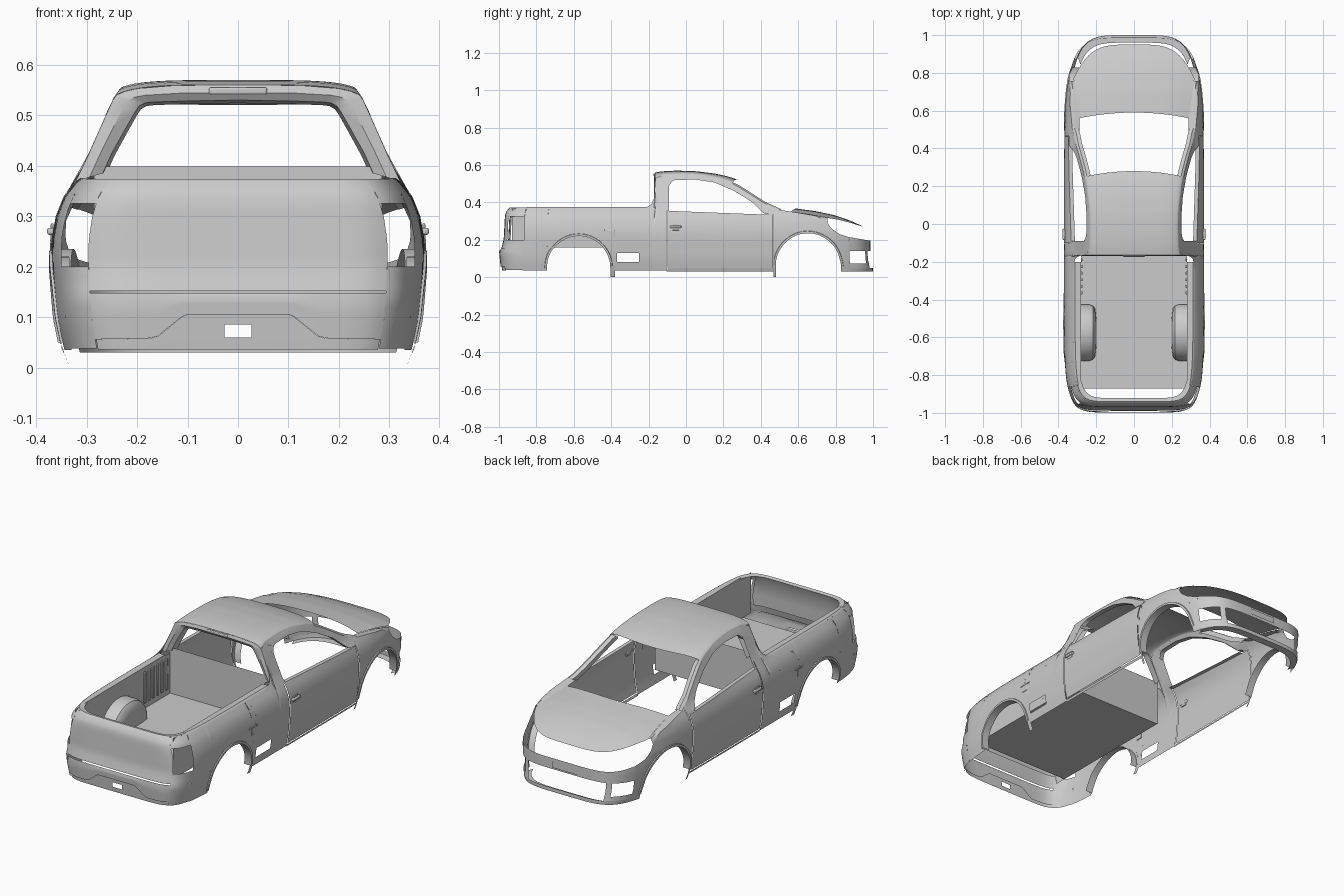
import bpy
from math import sin, cos, atan2, pi, sqrt

if "Cube" in bpy.data.objects:
    bpy.data.objects.remove(bpy.data.objects["Cube"])

# Body shape tables: half width and end lengths by height
W = [(0, .335), (.04, .35), (.1, .362), (.2, .37), (.25, .37), (.3, .361), (.34, .345), (.37, .32),
     (.45, .283), (.5, .262), (.53, .248), (.55, .235), (.58, .21)]
REAR = [(0, .985), (.04, .99), (.145, 1), (.152, .988), (.2, .975), (.33, .968), (.355, .96), (.37, .945)]
FRONT = [(0, 1), (.05, 1), (.1, .988), (.2, .985), (.27, .95)]
# Edge lines along the side (y, z)
WINDOW = [(-.09, .49), (-.08, .508), (-.06, .52), (.05, .522), (.15, .507), (.25, .465), (.35, .405), (.42, .338), (.47, .335)]
ROOF = [(-.165, .53), (-.12, .545), (0, .55), (.1, .543), (.2, .52), (.27, .49), (.35, .44), (.42, .395), (.5, .36)]
BELT = [(-.1, .355), (.42, .335), (.47, .335)]
FENDER = [(.47, .374), (.5, .36), (.57, .35), (.7, .328), (.76, .305), (.79, .262), (.83, .232), (.88, .215), (1, .195)]
QUARTER = [(-.25, .37), (-.21, .375), (-.185, .39), (-.172, .42), (-.163, .53), (-.12, .545), (-.1, .547)]


def lerp(t, k):
    if k <= t[0][0]:
        return t[0][1]
    for (a, p), (b, q) in zip(t, t[1:]):
        if k <= b:
            return p + (q - p) * (k - a) / (b - a)
    return t[-1][1]


def value(f, k):
    return f(k) if callable(f) else lerp(f, k) if isinstance(f, list) else f


def span(a, b, n):
    return [a + (b - a) * i / n for i in range(n + 1)]


def power(s):
    return 5 if s > 0 else 8


def ph(y):
    n = power(y)
    return atan2(y, (1 - abs(y) ** n) ** (1 / n))


def pv(v, side):
    n = power(side)
    return atan2(side * (1 - v ** n) ** (1 / n), v)


def plan(phi):
    c, s = max(cos(phi), 0), sin(phi)
    n = power(s)
    r = (c ** n + abs(s) ** n) ** (-1 / n)
    return c * r, s * r


def P(phi, z, off=0):
    c, s = plan(phi)
    length = lerp(FRONT if s > 0 else REAR, z)
    return lerp(W, z) * c * (1 - off), s * (1 + (length - 1) * s ** 4) * (1 - off), z


def grid(name, cols, mirror=True):
    m = len(cols[0])
    verts = [p for c in cols for p in c]
    faces = [(i * m + j, (i + 1) * m + j, (i + 1) * m + j + 1, i * m + j + 1)
             for i in range(len(cols) - 1) for j in range(m - 1)]
    me = bpy.data.meshes.new(name)
    me.from_pydata(verts, [], faces)
    ob = bpy.data.objects.new(name, me)
    bpy.context.collection.objects.link(ob)
    if mirror:
        ob.modifiers.new("mirror", 'MIRROR')
    return ob


def patch(name, phis, low, high, rows=6, off=0, by_x=False):
    cols = []
    for p in sorted(phis):
        k = plan(p)[0 if by_x else 1]
        cols.append([P(p, z, off) for z in span(value(low, k), value(high, k), rows)])
    return grid(name, cols)


def side(name, a, b, n, low, high, rows=6):
    return patch(name, [ph(y) for y in span(a, b, n)], low, high, rows)


def end(name, a, b, n, low, high, rows=4, off=0):
    return patch(name, span(a, b, n), low, high, rows, off, True)


def flange(name, ys, line, depth):
    cols = []
    for y in ys:
        x, yy, z = P(ph(y), value(line, y))
        cols.append([(x, yy, z), (x - depth, yy, z)])
    return grid(name, cols)


def box(name, x, y, z, sx, sy, sz, mirror=True):
    bpy.ops.mesh.primitive_cube_add(size=1)
    ob = bpy.context.object
    ob.name = name
    for v in ob.data.vertices:
        v.co = (x + v.co.x * sx, y + v.co.y * sy, z + v.co.z * sz)
    bev = ob.modifiers.new("bevel", 'BEVEL')
    bev.width = min(sx, sy, sz) * .3
    bev.segments = 2
    if mirror:
        ob.modifiers.new("mirror", 'MIRROR')


# Wheel arches: panel above, rolled lip and flare
for name, c, r, zc, top in (("rear_arch", -.575, .17, .05, .37), ("front_arch", .655, .175, .06, FENDER)):
    patch(name + "_panel", [ph(c + r * cos(t)) for t in span(0, pi, 36)],
          lambda y: zc + sqrt(max(0, r * r - (y - c) ** 2)), top, 8)
    cols = []
    for t in span(0, pi, 36):
        col = []
        for dr, dx in ((0, -.035), (0, .005), (.011, .005), (.013, -.001)):
            x, y, z = P(ph(c + (r + dr) * cos(t)), zc + (r + dr) * sin(t))
            col.append((x + dx, y, z))
        cols.append(col)
    grid(name + "_flare", cols)

# Side panels behind and around the door
side("rear_corner_side", -.88, -.745, 8, .035, .37, 12)
side("rear_arch_foot", -.405, -.38, 2, 0, .37, 12)
side("quarter_strip", -.38, -.37, 1, .035, .37, 12)
side("vent_sill", -.37, -.25, 4, .035, .08, 2)
side("quarter_panel", -.37, -.25, 4, .13, .37, 10)
patch("cab_corner", [ph(y) for y in (-.25, -.21, -.185, -.172, -.163, -.14, -.12, -.104)], .035, QUARTER, 16)
side("door_pillar", -.104, -.09, 2, .355, ROOF, 8)
side("sill", -.104, .468, 16, .03, .042, 1)
side("door", -.1, .465, 20, .047, BELT, 12)
side("window_frame", -.09, .47, 40, WINDOW, ROOF, 3)
flange("door_top", span(-.1, .42, 12), BELT, .02)
flange("window_frame_lip", span(-.09, .44, 40), WINDOW, .025)
side("fender_foot", .468, .48, 2, 0, FENDER, 12)
box("door_handle", .371, -.055, .27, .014, .06, .014)
box("door_handle_cup", .368, -.055, .268, .006, .035, .035)
box("fuel_flap", .369, -.4, .232, .006, .035, .035)
box("side_badge_strip", .369, -.4, .252, .006, .07, .006)

# Front bumper with open grille and fog light openings
side("bumper_side", .83, .88, 4, .03, FENDER, 6)
f0, strut_a, strut_b = ph(.88), pv(.68, 1), pv(.61, 1)
patch("bumper_band", span(f0, pi / 2, 24), .14, FENDER, 4)
patch("bumper_lip", span(f0, pi / 2, 24), .03, .05, 2)
patch("fog_light_base", span(f0, strut_a, 8), .05, .072, 1)
patch("grille_strut", span(strut_a, strut_b, 2), .05, .14, 2)
patch("front_plate", span(pv(.2, 1), pi / 2, 3), .15, .182, 1, -.006)
cols = []
for p in span(f0, pi / 2, 24):
    x, y, z = P(p, .03)
    cols.append([(x * .95, y * .96, z), (x, y, z)])
grid("bumper_lip_shelf", cols)

# Rear bumper, tail light openings and tailgate
r0, r1 = ph(-.88), pv(.8, -1)
trapezoid = [(.27, .105), (.3, .103), (.45, .062), (.5, .058), (.8, .056)]
end("bumper_corner", r1, r0, 12, .038, .2, 8)
end("light_top_corner", r1, r0, 12, .325, .37, 4)
end("rear_bumper_upper", -pi / 2, r1, 32, trapezoid, .148, 4)
plate = pv(.075, -1)
end("rear_bumper_lower", plate, r1, 30, .036, trapezoid, 3, .006)
end("plate_below", -pi / 2, plate, 2, .036, .06, 1, .006)
end("plate_above", -pi / 2, plate, 2, .085, .105, 1, .006)
end("tailgate", -pi / 2, r1, 20, .152, .37, 12)
end("tailgate_inner", -pi / 2, pv(.76, -1), 12, .2, .37, 3, .025)
cols = []
for p in span(r0, -pi / 2, 30):
    x, y, z = P(p, .37)
    cols.append([(x, y, z), (x * .99, y * .995, z + .004), (x * .92, y * .975, z)])
grid("tailgate_cap", cols)

# Load bed
cols = []
for y in span(-.2, -.88, 20):
    x, yy, z = P(ph(y), .37)
    cols.append([(x, yy, z), (x - .008, yy, z + .006), (.28, yy, z + .004), (.28, yy, z - .01)])
grid("bed_rail", cols)
grid("bed_wall", [[(.28, y, z) for z in (.16, .37)] for y in (-.155, -.93)])
grid("bed_floor", [[(x, y, .16) for y in (-.87, -.155)] for x in (-.28, .28)], False)
grid("cab_back_wall", [[(x, -.155, z) for z in (.16, .398)] for x in (-.285, .285)], False)
for i in range(6):
    box("bed_rib", .277, -.19 - .035 * i, .27, .008, .015, .16)

# Wheel tubs inside the bed
rings = [(1, .28), (1, .24), (.95, .217), (.85, .206), (.6, .2), (.0, .198)]
grid("wheel_tub", [[(x, -.575 + .15 * s * cos(t), .16 + .135 * s * sin(t)) for s, x in rings]
                   for t in span(0, pi, 24)])

# Roof
CROWN = [(-.165, .56), (-.13, .566), (-.05, .57), (.05, .567), (.15, .555), (.22, .54), (.28, .52)]


def roof_point(u, v):
    y = -.165 + v * (.445 - .03 * u * u)
    e = lerp(ROOF, y)
    return u * lerp(W, e), y, e + (lerp(CROWN, y) - e) * sqrt(max(0, 1 - u ** 4))


us = [sin(a) for a in span(-pi / 2, pi / 2, 36)]
grid("roof", [[roof_point(u, v) for v in span(0, 1, 18)] for u in us], False)

# Windscreen pillars
cols = []
for y in span(.5, .24, 14):
    x, yy, z = P(ph(y), lerp(ROOF, y))
    cols.append([(x, yy, z), (x - .012, yy + .008, z + .005), (x - .032, yy + .008, z + .002), (x - .034, yy - .01, z - .015)])
grid("windscreen_pillar", cols)

# Rear window frame
outer = [(lerp(W, z), z) for z in (.37, .42, .48, .53)]
outer += [(p[0], p[2]) for p in (roof_point(u, 0) for u in (.97, .9, .8, .5, 0))]
inner = [(.268, .385), (.25, .425), (.222, .475), (.203, .508), (.196, .518), (.185, .524), (.17, .526), (.11, .528), (0, .53)]
grid("rear_window_frame", [[(a, -.165, b), ((a + c) / 2, -.17, (b + d) / 2), (c, -.16, d), (c * .98, -.12, d - .006)]
                           for (a, b), (c, d) in zip(outer, inner)])
box("brake_light", 0, -.168, .548, .115, .012, .014, False)

# Hood and fender tops
HOOD = [(.5, .376), (.57, .37), (.7, .352), (.8, .33), (.88, .302), (.95, .27)]


def hood_point(u, v):
    back, front = .59 - .03 * u * u, .95 - .18 * abs(u) ** 4
    y = back + (front - back) * v
    return u * (.29 + .03 * v), y, lerp(HOOD, y) - .022 * abs(u) ** 3


grid("hood", [[hood_point(u, v) for v in span(0, 1, 16)] for u in span(-1, 1, 32)], False)
cols = []
for y in span(.77, .47, 16):
    x, yy, z = P(ph(y), lerp(FENDER, y))
    k = min(1, max(0, (y - .56) / .21))
    ix = min(.288 + .03 * k, x - .004)
    cols.append([(x, yy, z), ((x + ix) / 2, yy, max(z, lerp(HOOD, y) - .02)), (ix, yy, lerp(HOOD, y) - .024)])
grid("fender_top", cols)

bpy.ops.object.select_all(action='SELECT')
bpy.context.view_layer.objects.active = bpy.data.objects["roof"]
bpy.ops.object.shade_smooth_by_angle(angle=.6)
